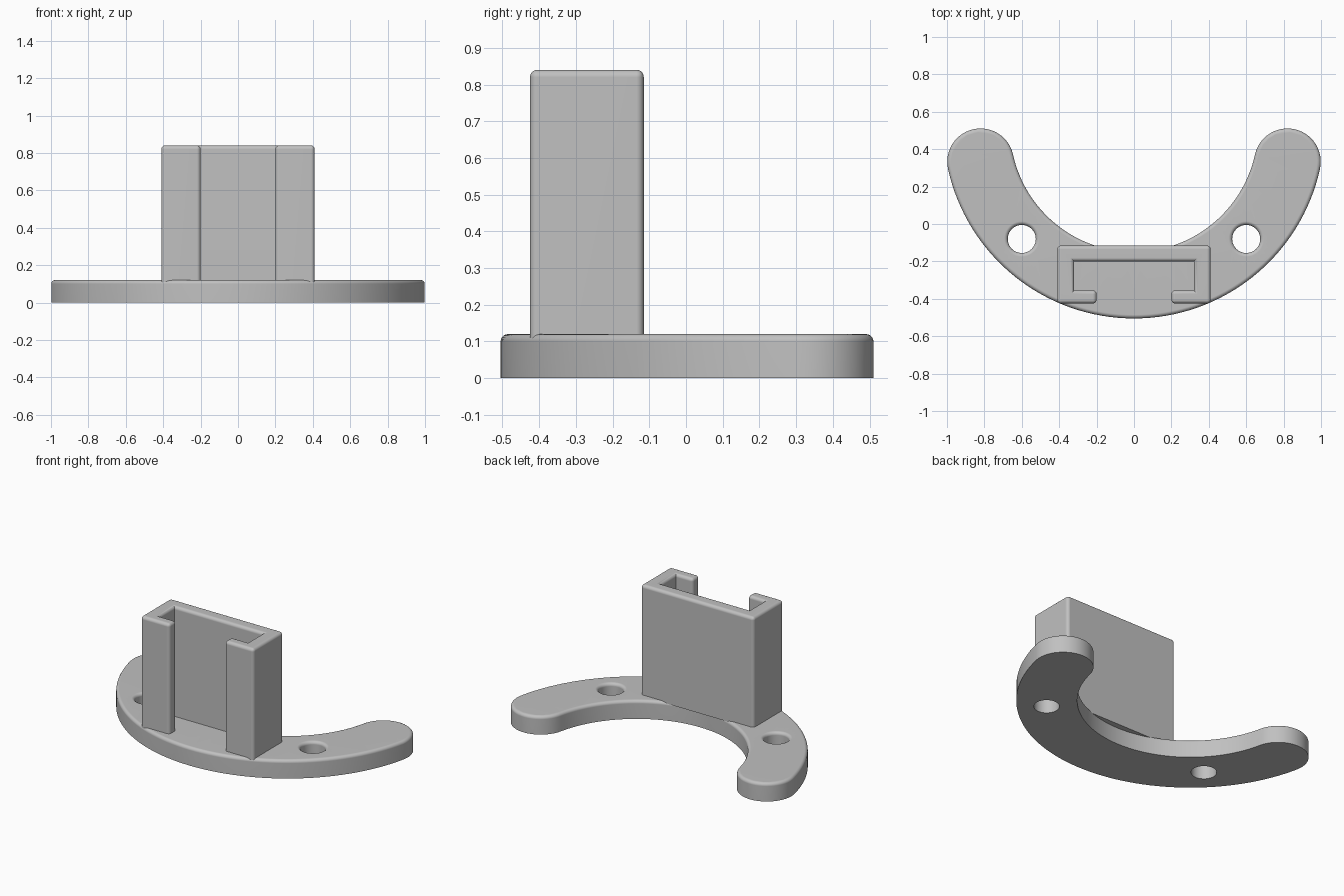
import bpy, bmesh, math

cube = bpy.data.objects.get("Cube")
if cube:
    bpy.data.objects.remove(cube, do_unlink=True)

# Single grey plastic
grey = bpy.data.materials.new("light_grey")
grey.use_nodes = True
colour = (0.53, 0.53, 0.53, 1)
grey.diffuse_color = colour
grey.node_tree.nodes["Principled BSDF"].inputs["Base Color"].default_value = colour

THICK, ROUND = 0.12, 0.02          # plate height and edge rounding
ARC_Y, ARC_R, HALF = 0.513, 0.84, 0.178
TIP = math.atan2(0.18, 0.82)       # how far the arms stop below the arc centre


def finish(bm, name):
    bmesh.ops.recalc_face_normals(bm, faces=bm.faces)
    mesh = bpy.data.meshes.new(name)
    bm.to_mesh(mesh)
    bm.free()
    mesh.materials.append(grey)
    obj = bpy.data.objects.new(name, mesh)
    bpy.context.collection.objects.link(obj)
    bpy.ops.object.select_all(action='DESELECT')
    obj.select_set(True)
    bpy.context.view_layer.objects.active = obj
    bpy.ops.object.shade_smooth_by_angle(angle=math.radians(35))
    weighted = obj.modifiers.new("even_shading", 'WEIGHTED_NORMAL')
    weighted.keep_sharp = True
    return obj


def arc(cx, cy, r, start, end, n):
    return [(cx + r * math.cos(start + (end - start) * i / n),
             cy + r * math.sin(start + (end - start) * i / n)) for i in range(n)]


def crescent(inset):
    """Curved arm outline with round tips, shrunk by inset."""
    w = HALF - inset
    left, right = math.pi + TIP, 2 * math.pi - TIP
    tip_x, tip_y = ARC_R * math.cos(TIP), ARC_Y - ARC_R * math.sin(TIP)
    return (arc(0, ARC_Y, ARC_R + w, left, right, 64)
            + arc(tip_x, tip_y, w, -TIP, math.pi - TIP, 24)
            + arc(0, ARC_Y, ARC_R - w, right, left, 64)
            + arc(-tip_x, tip_y, w, TIP, math.pi + TIP, 24))


def hole(x):
    return lambda inset: arc(x, -0.08, 0.075 + inset, 0, 2 * math.pi, 40)


# Crescent plate with two screw holes, rounded along the top rims
bm = bmesh.new()
levels = [(0, 0)]
for i in range(6):
    a = math.pi / 2 * i / 5
    levels.append((ROUND * (1 - math.cos(a)), THICK - ROUND + ROUND * math.sin(a)))
bottom_edges, top_edges = [], []
for outline in (crescent, hole(-0.6), hole(0.6)):
    rings = [[bm.verts.new((x, y, z)) for x, y in outline(d)] for d, z in levels]
    n = len(rings[0])
    for lower, upper in zip(rings, rings[1:]):
        for i in range(n):
            j = (i + 1) % n
            bm.faces.new((lower[i], lower[j], upper[j], upper[i]))
    for ring, edges in ((rings[0], bottom_edges), (rings[-1], top_edges)):
        edges += [bm.edges.get((ring[i], ring[(i + 1) % n])) for i in range(n)]
for edges in (bottom_edges, top_edges):
    bmesh.ops.triangle_fill(bm, edges=edges, use_beauty=True)
finish(bm, "crescent_plate")

# Upright holder: C-shaped channel, open at the front
half = [(0.41, -0.115), (0.41, -0.425), (0.2, -0.425),
        (0.2, -0.355), (0.32, -0.355), (0.32, -0.2)]
section = half + [(-x, y) for x, y in reversed(half)]
BASE_Z, TOP_Z = 0.11, 0.84
bm = bmesh.new()
face = bm.faces.new([bm.verts.new((x, y, BASE_Z)) for x, y in section])
lifted = bmesh.ops.extrude_face_region(bm, geom=[face], use_keep_orig=True)
for v in lifted["geom"]:
    if isinstance(v, bmesh.types.BMVert):
        v.co.z = TOP_Z
bmesh.ops.recalc_face_normals(bm, faces=bm.faces)
rims = [e for e in bm.edges
        if max(v.co.z for v in e.verts) > BASE_Z + 0.1 and e.is_convex]
bmesh.ops.bevel(bm, geom=rims, offset=ROUND, segments=5, profile=0.5,
                affect='EDGES', clamp_overlap=True)
finish(bm, "holder_channel")
